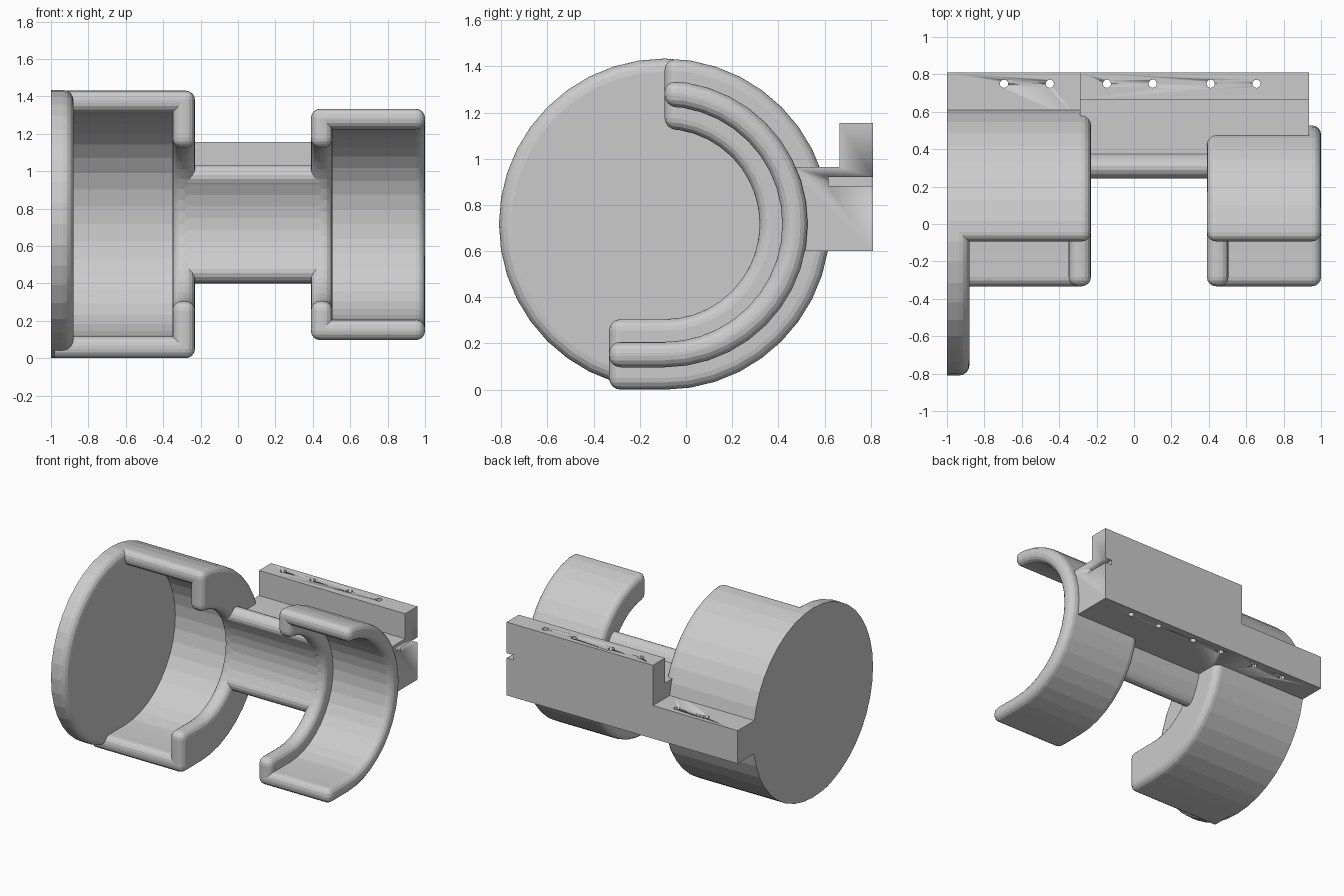
import bpy, bmesh, math
from mathutils import Matrix

if "Cube" in bpy.data.objects:
    bpy.data.objects.remove(bpy.data.objects["Cube"])

CY, CZ, R = -0.093, 0.717, 0.717      # shared axis of all the round parts
STEP = 9                              # degrees per facet


def finish(bm, name):
    bmesh.ops.recalc_face_normals(bm, faces=bm.faces)
    me = bpy.data.meshes.new(name)
    bm.to_mesh(me)
    bm.free()
    ob = bpy.data.objects.new(name, me)
    bpy.context.collection.objects.link(ob)
    bpy.ops.object.select_all(action='DESELECT')
    bpy.context.view_layer.objects.active = ob
    ob.select_set(True)
    bpy.ops.object.shade_smooth_by_angle(angle=math.radians(8))
    return ob


def round_edges(bm, width, keep):
    bmesh.ops.recalc_face_normals(bm, faces=bm.faces)
    edges = [e for e in bm.edges if len(e.link_faces) == 2 and e.is_convex
             and e.calc_face_angle() > 0.9 and keep(e)]
    bmesh.ops.bevel(bm, geom=edges, offset=width, offset_type='OFFSET',
                    segments=4, profile=0.5, affect='EDGES', clamp_overlap=True)


def sweep(name, profile, a0, a1, lip, width, keep):
    """Sweep an (x, r) profile round the axis; lip adds a straight run to -y."""
    bm = bmesh.new()
    n = max(2, round((a1 - a0) / STEP))
    stations = [(math.radians(a0 + (a1 - a0) * i / n), 0) for i in range(n + 1)]
    if lip:
        stations.insert(0, (math.radians(a0), -lip))
    rings = [[bm.verts.new((x, CY + r * math.cos(a) + dy, CZ + r * math.sin(a)))
              for x, r in profile] for a, dy in stations]
    m = len(profile)
    for p, q in zip(rings, rings[1:]):
        for j in range(m):
            k = (j + 1) % m
            bm.faces.new((p[j], p[k], q[k], q[j]))
    bm.faces.new(rings[0])
    bm.faces.new(rings[-1])
    round_edges(bm, width, keep)
    return finish(bm, name)


def extrude_x(name, x0, x1, yz):
    bm = bmesh.new()
    a = [bm.verts.new((x0, y, z)) for y, z in yz]
    b = [bm.verts.new((x1, y, z)) for y, z in yz]
    bm.faces.new(a)
    bm.faces.new(b)
    for i in range(len(yz)):
        k = (i + 1) % len(yz)
        bm.faces.new((a[i], a[k], b[k], b[i]))
    return finish(bm, name)


def rect(y0, y1, z0, z1):
    return [(y0, z0), (y1, z0), (y1, z1), (y0, z1)]


# end disc, rounded on its inner rim
bm = bmesh.new()
bmesh.ops.create_cone(bm, cap_ends=True, segments=360 // STEP, radius1=R, radius2=R, depth=0.12,
                      matrix=Matrix.Translation((-0.94, CY, CZ)) @ Matrix.Rotation(math.pi / 2, 4, 'Y'))
round_edges(bm, 0.055, lambda e: all(v.co.x > -0.9 for v in e.verts))
finish(bm, "end_disc")

# large and small half cups, each with an inward flange
sweep("large_cup", [(-0.98, R), (-0.23, R), (-0.23, 0.412), (-0.35, 0.412), (-0.35, 0.6), (-0.98, 0.6)],
      -90, 90, 0.24, 0.05, lambda e: any(v.co.x > -0.9 for v in e.verts))
sweep("small_cup", [(0.39, 0.62), (1.0, 0.62), (1.0, 0.51), (0.505, 0.51), (0.505, 0.412), (0.39, 0.412)],
      -90, 90, 0.24, 0.05, lambda e: True)

# neck shell joining the cups
sweep("neck", [(-0.29, 0.53), (0.447, 0.53), (0.447, 0.412), (-0.29, 0.412)],
      -40, 40, 0, 0.055, lambda e: abs(e.verts[0].co.x - e.verts[1].co.x) > 0.5)

# mounting block behind the cups
extrude_x("neck_web", -0.26, 0.43, rect(0.35, 0.47, 0.6, 0.965))
rail = extrude_x("mount_rail", -0.29, 0.935, [(0.445, 0.6), (0.81, 0.6), (0.81, 1.155),
                                              (0.665, 1.155), (0.665, 0.965), (0.445, 0.965)])
low = extrude_x("mount_rail_low", -1.0, -0.29, rect(0.55, 0.81, 0.6, 0.85))

# cutters: vertical screw holes and the end slot
bm = bmesh.new()
for x in (-0.695, -0.45, -0.145, 0.1, 0.41, 0.655):
    bmesh.ops.create_cone(bm, cap_ends=True, segments=16, radius1=0.022, radius2=0.022, depth=1.2,
                          matrix=Matrix.Translation((x, 0.75, 0.9)))
holes = finish(bm, "hole_cutter")
slot = extrude_x("slot_cutter", 0.88, 1.0, rect(0.617, 0.9, 0.883, 0.92))
for cutter in (holes, slot):
    cutter.hide_render = True
    cutter.display_type = 'WIRE'
for ob, cutter in ((rail, holes), (rail, slot), (low, holes)):
    mod = ob.modifiers.new("cut", 'BOOLEAN')
    mod.operation = 'DIFFERENCE'
    mod.solver = 'EXACT'
    mod.object = cutter
